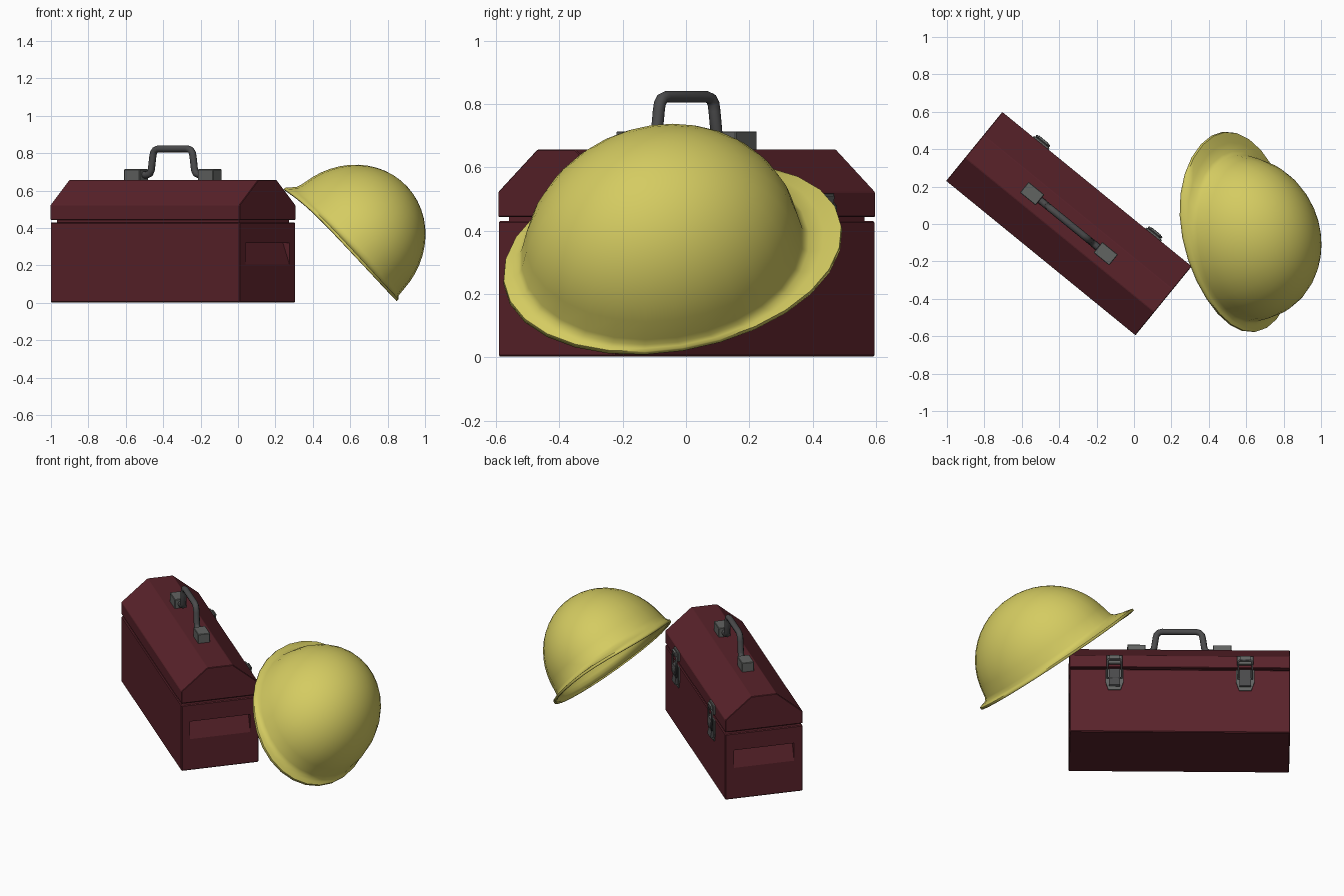
import bpy, bmesh
from math import sin, cos, pi, radians
from mathutils import Matrix, Vector

if "Cube" in bpy.data.objects:
    bpy.data.objects.remove(bpy.data.objects["Cube"])

# Local frame of the toolbox: long axis = local x, latches on local +y
BOX = Matrix.Translation((-0.348, 0.002, 0)) @ Matrix.Rotation(radians(-39.2), 4, 'Z')
L, HW = 1.306, 0.2375


def material(name, rgb):
    m = bpy.data.materials.new(name)
    m.diffuse_color = (*rgb, 1)
    m.use_nodes = True
    m.node_tree.nodes["Principled BSDF"].inputs["Base Color"].default_value = m.diffuse_color
    return m


RED = material("dark_red", (0.1, 0.016, 0.023))
GREY = material("bracket_grey", (0.12, 0.125, 0.12))
DARK = material("dark_metal", (0.07, 0.07, 0.072))
YELLOW = material("yellow", (0.66, 0.6, 0.12))


def finish(name, bm, mat, matrix, bevel=0, smooth=None):
    bmesh.ops.recalc_face_normals(bm, faces=bm.faces)
    me = bpy.data.meshes.new(name)
    bm.to_mesh(me)
    bm.free()
    ob = bpy.data.objects.new(name, me)
    bpy.context.collection.objects.link(ob)
    ob.matrix_world = matrix
    if mat:
        me.materials.append(mat)
    if bevel:
        b = ob.modifiers.new("bevel", 'BEVEL')
        b.width, b.segments = bevel, 1
    if smooth:
        bpy.ops.object.select_all(action='DESELECT')
        ob.select_set(True)
        bpy.context.view_layer.objects.active = ob
        bpy.ops.object.shade_smooth_by_angle(angle=radians(smooth))
    return ob


def prism(name, profile, lo, hi, axis, mat, matrix=BOX, bevel=0):
    """Extrude a profile along x (profile = y,z) or along y (profile = x,z)."""
    def put(d, p):
        return (d, p[0], p[1]) if axis == 'x' else (p[0], d, p[1])
    bm = bmesh.new()
    a = [bm.verts.new(put(lo, p)) for p in profile]
    b = [bm.verts.new(put(hi, p)) for p in profile]
    bm.faces.new(a)
    bm.faces.new(b[::-1])
    n = len(profile)
    for i in range(n):
        j = (i + 1) % n
        bm.faces.new((a[i], b[i], b[j], a[j]))
    return finish(name, bm, mat, matrix, bevel)


def rect(w, z0, z1):
    return [(-w, z0), (w, z0), (w, z1), (-w, z1)]


def tube(name, pts, radius, mat, matrix=BOX, cyclic=False):
    cu = bpy.data.curves.new(name, 'CURVE')
    cu.dimensions = '3D'
    cu.bevel_depth, cu.bevel_resolution, cu.use_fill_caps = radius, 2, True
    sp = cu.splines.new('POLY')
    sp.points.add(len(pts) - 1)
    for q, p in zip(sp.points, pts):
        q.co = (*p, 1)
    sp.use_cyclic_u = cyclic
    sp.use_smooth = True
    cu.materials.append(mat)
    ob = bpy.data.objects.new(name, cu)
    bpy.context.collection.objects.link(ob)
    ob.matrix_world = matrix
    return ob


# Toolbox body, with a slanted finger recess cut into each end
body = prism("box_body", rect(HW, 0.002, 0.43), -L / 2, L / 2, 'x', RED, bevel=0.005)
for s, side in ((-1, "left"), (1, "right")):
    e = s * L / 2
    wedge = [(e + s * 0.02, 0.205), (e, 0.205), (e - s * 0.045, 0.32), (e + s * 0.02, 0.32)]
    cut = prism(side + "_recess_cutter", wedge, -0.185, 0.185, 'y', RED)
    cut.hide_render = True
    cut.display_type = 'WIRE'
    cut.hide_set(True)
    m = body.modifiers.new("recess", 'BOOLEAN')
    m.operation, m.object, m.solver = 'DIFFERENCE', cut, 'EXACT'

# Seam lip and lid with sloped long sides
prism("seam_lip", rect(HW - 0.025, 0.40, 0.47), -L / 2 + 0.025, L / 2 - 0.025, 'x', RED)
lid = [(-HW, 0.443), (HW, 0.443), (HW, 0.522), (0.078, 0.656), (-0.078, 0.656), (-HW, 0.522)]
prism("box_lid", lid, -L / 2, L / 2, 'x', RED, bevel=0.003)

# Carry handle between two brackets
half = [(0.24, 0.684), (0.178, 0.684), (0.159, 0.69), (0.149, 0.71), (0.139, 0.78),
        (0.134, 0.802), (0.122, 0.817), (0.1, 0.823)]
path = [(-x, 0, z) for x, z in half] + [(x, 0, z) for x, z in reversed(half)]
tube("carry_handle", path, 0.019, DARK)
for s, side in ((-1, "left"), (1, "right")):
    prism(side + "_handle_bracket", [(s * 0.2, 0.65), (s * 0.308, 0.65), (s * 0.308, 0.714),
          (s * 0.2, 0.714)], -0.037, 0.037, 'y', GREY, bevel=0.003)

# Latches on the back: plate, catch, wire loop and lever
for s, side in ((-1, "left"), (1, "right")):
    M = BOX @ Matrix.Translation((s * 0.387, HW, 0))
    plate = [(-0.036, 0.285), (0.036, 0.285), (0.054, 0.34), (0.054, 0.425), (-0.054, 0.425),
             (-0.054, 0.34)]
    prism(side + "_latch_plate", plate, -0.005, 0.008, 'y', GREY, M)
    prism(side + "_latch_catch", rect(0.048, 0.46, 0.518), -0.005, 0.012, 'y', GREY, M, 0.003)
    hook = [(0.0, 0.475), (0.022, 0.485), (0.026, 0.51), (0.016, 0.515), (0.0, 0.50)]
    prism(side + "_latch_hook", hook, -0.03, 0.03, 'x', GREY, M)
    loop = [(-0.042, 0.018, 0.36), (-0.042, 0.018, 0.475), (-0.034, 0.018, 0.484),
            (0.034, 0.018, 0.484), (0.042, 0.018, 0.475), (0.042, 0.018, 0.36)]
    tube(side + "_latch_loop", loop, 0.006, DARK, M, True)
    lever = [(0.0, 0.31), (0.022, 0.302), (0.027, 0.308), (0.02, 0.345), (0.027, 0.39),
             (0.022, 0.42), (0.0, 0.425)]
    prism(side + "_latch_lever", lever, -0.033, 0.033, 'x', DARK, M)

# Hard hat frame: local x = world y, local y runs up the lean, local z = crown
HAT = Matrix(((0, -0.68, 0.73, 0.545), (1, 0, 0, 0), (0, 0.73, 0.68, 0.334), (0, 0, 0, 1)))
TURN = Matrix.Rotation(radians(22), 2)      # visor direction in the rim plane
SEG, RINGS = 28, 12


def oval(c, a, b, t):
    return Vector(c) + TURN @ Vector((a * cos(t), b * sin(t)))


def rim(t):
    return oval((-0.042, -0.02), 0.555, 0.402, t)


def base(t, k=1.0):
    return oval((-0.077, -0.035), 0.45 * k, 0.382 * k, t)


bm = bmesh.new()
rings = []
for lerp, z in ((1.0, 0.0), (0.98, 0.014), (0.55, 0.02), (0.2, 0.03), (0.05, 0.05)):
    ring = []
    for i in range(SEG):
        t = 2 * pi * i / SEG
        p = base(t).lerp(rim(t), lerp)
        droop = 0.035 * lerp * max(0, p.y / 0.41) ** 3
        ring.append(bm.verts.new((p.x, p.y, z - droop)))
    rings.append(ring)
for r in range(1, RINGS):
    f = pi / 2 * (0.06 + 0.94 * r / RINGS)
    ring = []
    for i in range(SEG):
        p = base(2 * pi * i / SEG, cos(f))
        ring.append(bm.verts.new((p.x, p.y, 0.03 + 0.43 * sin(f))))
    rings.append(ring)
for a, b in zip(rings, rings[1:]):
    for i in range(SEG):
        j = (i + 1) % SEG
        bm.faces.new((a[i], a[j], b[j], b[i]))
top = bm.verts.new((-0.077, -0.035, 0.46))
for i in range(SEG):
    bm.faces.new((rings[-1][i], rings[-1][(i + 1) % SEG], top))
hat = finish("hard_hat", bm, YELLOW, HAT, smooth=50)
shell = hat.modifiers.new("shell", 'SOLIDIFY')
shell.thickness, shell.offset = 0.01, -1
hat.modifiers.move(len(hat.modifiers) - 1, 0)
